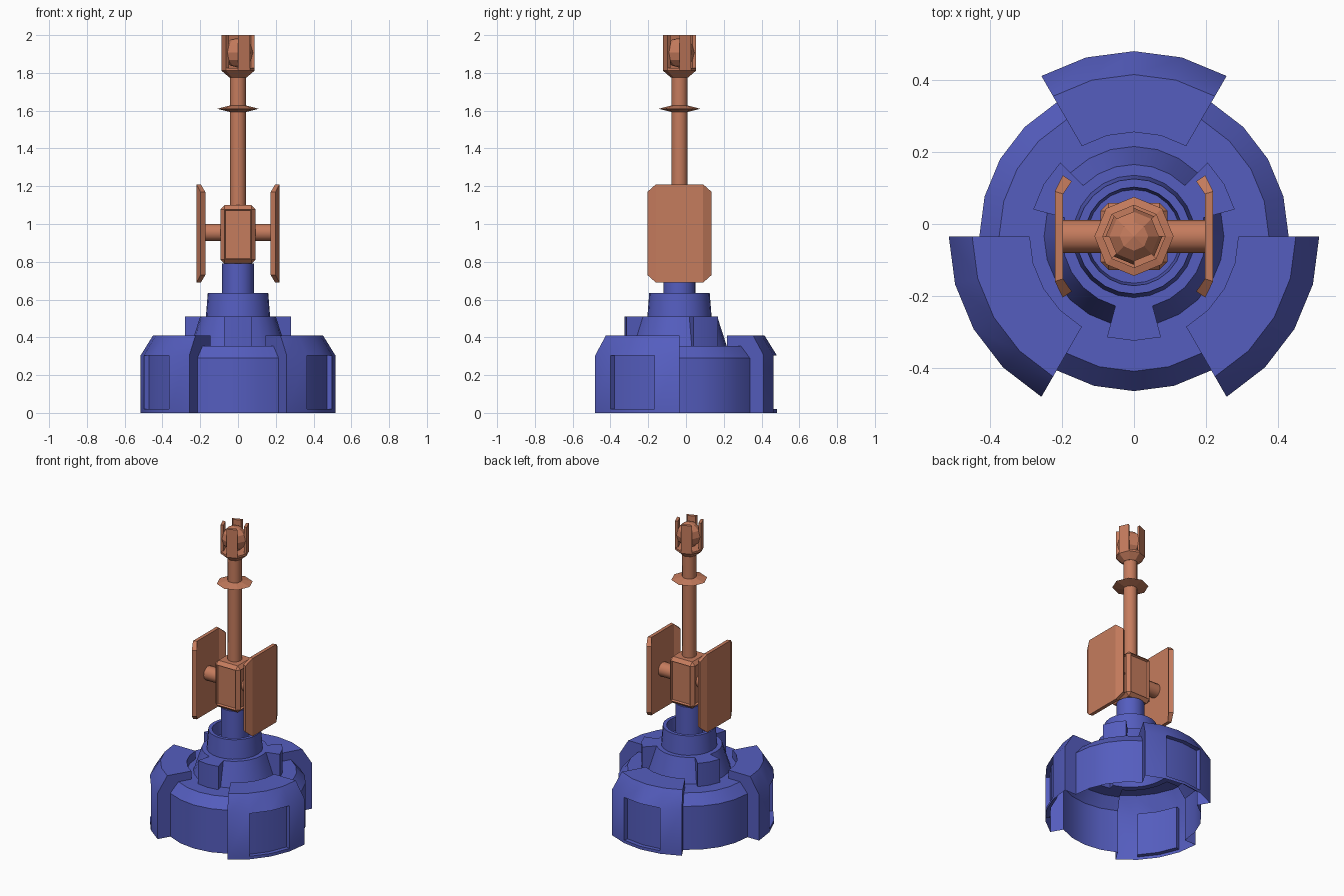
import bpy, bmesh, math
from math import radians, sin, cos

if "Cube" in bpy.data.objects:
    bpy.data.objects.remove(bpy.data.objects["Cube"])

YC = -0.0345  # the turning axis sits slightly forward of the origin


def material(name, col):
    m = bpy.data.materials.new(name)
    m.diffuse_color = col
    m.use_nodes = True
    m.node_tree.nodes["Principled BSDF"].inputs["Base Color"].default_value = m.diffuse_color
    return m


BLUE = material("blue", (0.09, 0.11, 0.52, 1))
ORANGE = material("orange", (0.56, 0.2, 0.11, 1))


def finish(bm, name, mat, smooth=True):
    bmesh.ops.remove_doubles(bm, verts=bm.verts, dist=0.0003)
    bmesh.ops.recalc_face_normals(bm, faces=bm.faces)
    me = bpy.data.meshes.new(name)
    bm.to_mesh(me)
    bm.free()
    me.materials.append(mat)
    ob = bpy.data.objects.new(name, me)
    ob.location.y = YC
    bpy.context.collection.objects.link(ob)
    if smooth:
        bpy.ops.object.select_all(action='DESELECT')
        bpy.context.view_layer.objects.active = ob
        ob.select_set(True)
        bpy.ops.object.shade_smooth_by_angle(angle=radians(32))
    return ob


def pol(r, z, deg):
    return (r * cos(radians(deg)), r * sin(radians(deg)), z)


def face(bm, pts):
    bm.faces.new([bm.verts.new(p) for p in pts])


def sweep(bm, prof, a0, a1):
    for (r0, z0), (r1, z1) in zip(prof, prof[1:]):
        pts = [pol(r0, z0, a0), pol(r0, z0, a1), pol(r1, z1, a1), pol(r1, z1, a0)]
        if r0 == 0:
            pts.pop(0)
        elif r1 == 0:
            pts.pop()
        face(bm, pts)


def lathe(name, prof, n, mat, smooth=True):
    bm = bmesh.new()
    for i in range(n):
        sweep(bm, prof, 360 * i / n, 360 * (i + 1) / n)
    return finish(bm, name, mat, smooth)


# Base shell, open below: ring with three large blocks and three small lugs
ring = [(.43, 0), (.43, .29), (.375, .355), (.29, .355)]
block_top = [(.515, .305), (.45, .41), (.29, .41), (.29, .355)]
block = [(.515, 0), (.515, .02)] + block_top
window = [(.515, .02), (.487, .02), (.487, .305), (.515, .305)]
cone = [(.29, .355), (.25, .355), (.2, .51)]
lug = [(.29, .355), (.29, .51), (.2, .51)]

bm = bmesh.new()
for i in range(24):
    k, a, b = i % 8, 15 * i, 15 * (i + 1)
    if k in (5, 6):
        sweep(bm, [(.515, 0)] + window + block_top[1:], a, b)
    else:
        sweep(bm, block if k >= 4 else ring, a, b)
    sweep(bm, lug if k in (1, 2) else cone, a, b)
    # radial walls where the section changes
    wall = None
    if k in (0, 4):
        wall = block + ring[-2::-1]
    elif k in (5, 7):
        wall = window
    elif k in (1, 3):
        wall = lug + [(.25, .355)]
    if wall:
        face(bm, [pol(r, z, a) for r, z in wall])
finish(bm, "base_shell", BLUE)

# Collar with a sunken top, and the lower shaft
lathe("collar", [(.2, .51), (.17, .51), (.16, .635), (.137, .635), (.13, .55), (.08, .55)], 24, BLUE)
lathe("lower_shaft", [(.085, .54), (.085, .79), (0, .79)], 16, BLUE)

# Hub box with bevelled edges and sunken panels
bm = bmesh.new()
bmesh.ops.create_cube(bm, size=1)
for v in bm.verts:
    v.co.x *= .186
    v.co.y *= .186
    v.co.z = .945 + v.co.z * .31
bmesh.ops.bevel(bm, geom=bm.edges[:], offset=.022, segments=1, affect='EDGES')
bm.normal_update()
panels = [f for f in bm.faces if abs(f.normal.z) < .01 and
          max(abs(f.normal.x), abs(f.normal.y)) > .99]
bmesh.ops.inset_individual(bm, faces=panels, thickness=.008, depth=-.012)
finish(bm, "hub_box", ORANGE, False)

# Cross axle
axle = lathe("cross_axle", [(0, -.2), (.046, -.2), (.046, .2), (0, .2)], 12, ORANGE)
axle.rotation_euler = (0, radians(90), 0)
axle.location.z = .955

# Side plates: bent along both long edges, clipped corners
for s, name in ((-1, "left_plate"), (1, "right_plate")):
    # outer x, outer y, inner x, inner y, half height
    cols = [(.198, -.17, .173, -.153, .22), (.22, -.125, .197, -.118, .26),
            (.22, .125, .197, .118, .26), (.198, .17, .173, .153, .22)]
    bm = bmesh.new()
    loops = []
    for xo, yo, xi, yi, h in cols:
        loops.append([bm.verts.new((s * x, y, .95 + z)) for x, y, z in
                      ((xo, yo, -h), (xo, yo, h), (xi, yi, h), (xi, yi, -h))])
    for p, q in zip(loops, loops[1:]):
        for j in range(4):
            m = (j + 1) % 4
            bm.faces.new((p[j], p[m], q[m], q[j]))
    bm.faces.new(loops[0])
    bm.faces.new(loops[-1])
    finish(bm, name, ORANGE, False)

# Upper rod and thin octagonal disc
lathe("upper_rod", [(.043, 1.09), (.043, 1.79)], 12, ORANGE)
lathe("disc", [(.04, 1.592), (.11, 1.61), (.04, 1.628)], 8, ORANGE, False)

# Claw: octagonal cup with four prongs
bm = bmesh.new()
for i in range(8):
    a, b = 45 * i, 45 * (i + 1)
    sweep(bm, [(0, 1.775), (.045, 1.775), (.088, 1.812), (.088, 1.825), (0, 1.825)], a, b)
    if i % 2 == 0:
        prong = [(.088, 1.82), (.088, 2.0), (.068, 2.0), (.068, 1.82)]
        sweep(bm, prong, a, b)
        for ang in (a, b):
            face(bm, [pol(r, z, ang) for r, z in prong])
finish(bm, "claw", ORANGE, False)

# Faceted ball held in the claw
bm = bmesh.new()
bmesh.ops.create_uvsphere(bm, u_segments=8, v_segments=6, radius=.079)
ball = finish(bm, "ball", ORANGE, False)
ball.location.z = 1.907
